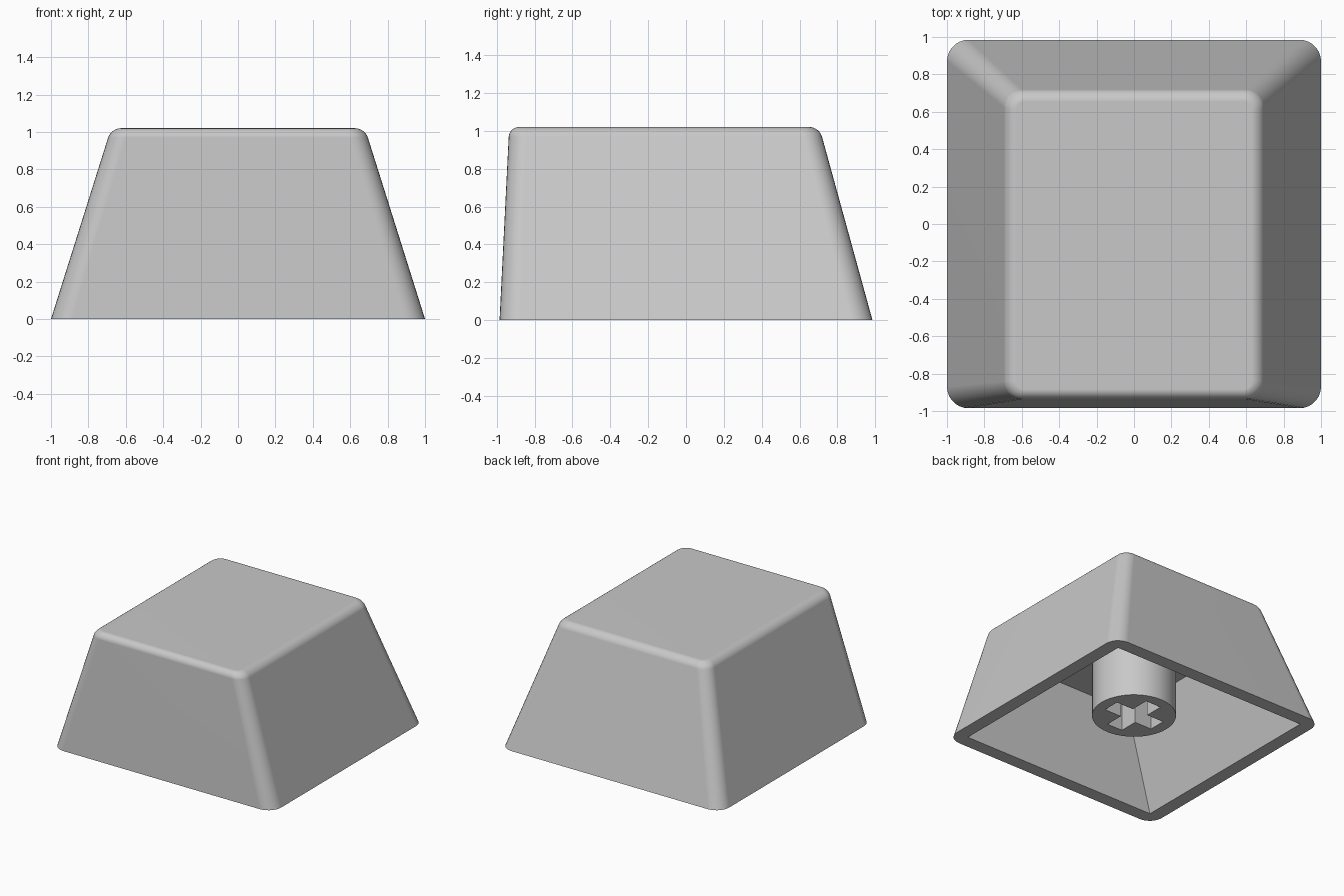
import bpy
import bmesh
from math import sin, cos, pi, radians

if "Cube" in bpy.data.objects:
    bpy.data.objects.remove(bpy.data.objects["Cube"], do_unlink=True)

GREY = 0.58
mat = bpy.data.materials.new("light grey plastic")
mat.use_nodes = True
mat.diffuse_color = (GREY, GREY, GREY, 1)
bsdf = mat.node_tree.nodes["Principled BSDF"]
bsdf.inputs["Base Color"].default_value = (GREY, GREY, GREY, 1)
bsdf.inputs["Roughness"].default_value = 0.6

HEIGHT = 1.02
FILLET = 0.05
CEILING = 0.78
WALL = 0.11


def extents(z, inset=0.0):
    """Half width, front y and back y of the tapered body at height z."""
    return 1 - 0.315 * z - inset, -0.985 + 0.05 * z + inset, 0.985 - 0.275 * z - inset


def rounded_ring(bm, z, inset=0.0, steps=7):
    """Ring of vertices on a rounded rectangle."""
    hx, y0, y1 = extents(z, inset)
    r = 0.115 - 0.02 * z - inset
    centres = [(hx - r, y1 - r), (r - hx, y1 - r), (r - hx, y0 + r), (hx - r, y0 + r)]
    ring = []
    for quarter, (cx, cy) in enumerate(centres):
        for i in range(steps + 1):
            a = (quarter + i / steps) * pi / 2
            ring.append(bm.verts.new((cx + r * cos(a), cy + r * sin(a), z)))
    return ring


def sharp_ring(bm, z, inset):
    hx, y0, y1 = extents(z, inset)
    corners = [(hx, y1), (-hx, y1), (-hx, y0), (hx, y0)]
    return [bm.verts.new((x, y, z)) for x, y in corners]


def bridge(bm, a, b):
    n = len(a)
    for i in range(n):
        j = (i + 1) % n
        bm.faces.new((a[i], a[j], b[j], b[i]))


def fill_between(bm, *rings):
    """Flat face area between an outer and an inner ring."""
    edges = [bm.edges.get((r[i - 1], r[i])) for r in rings for i in range(len(r))]
    bmesh.ops.triangle_fill(bm, edges=edges, use_beauty=True)


def finish(bm, name):
    bmesh.ops.recalc_face_normals(bm, faces=bm.faces)
    mesh = bpy.data.meshes.new(name)
    bm.to_mesh(mesh)
    bm.free()
    mesh.materials.append(mat)
    obj = bpy.data.objects.new(name, mesh)
    bpy.context.collection.objects.link(obj)
    bpy.ops.object.select_all(action="DESELECT")
    obj.select_set(True)
    bpy.context.view_layer.objects.active = obj
    bpy.ops.object.shade_smooth_by_angle(angle=radians(35))
    normals = obj.modifiers.new("even shading", "WEIGHTED_NORMAL")
    normals.keep_sharp = True
    return obj


# Hollow cap body: tapered walls, rounded top edge, sharp-cornered cavity
bm = bmesh.new()
shell = [rounded_ring(bm, 0)]
for i in range(7):
    t = i / 6 * pi / 2
    z = HEIGHT - FILLET + FILLET * sin(t)
    shell.append(rounded_ring(bm, z, FILLET * (1 - cos(t))))
for low, high in zip(shell, shell[1:]):
    bridge(bm, low, high)
bm.faces.new(shell[-1])

rim = sharp_ring(bm, 0, WALL)
ceiling = sharp_ring(bm, CEILING, WALL)
bridge(bm, rim, ceiling)
bm.faces.new(ceiling)
fill_between(bm, shell[0], rim)
finish(bm, "cap_body")

# Round stem with a cross-shaped socket in its lower end
STEM_BASE, SOCKET_TOP = 0.13, 0.55
RADIUS, ARM, HALF = 0.315, 0.225, 0.07
bm = bmesh.new()


def stem_ring(z, sides=48):
    return [bm.verts.new((RADIUS * cos(2 * pi * i / sides),
                          RADIUS * sin(2 * pi * i / sides), z)) for i in range(sides)]


def cross_ring(z):
    ring = []
    for k in range(4):
        c, s = round(cos(k * pi / 2)), round(sin(k * pi / 2))
        for x, y in ((ARM, -HALF), (ARM, HALF), (HALF, HALF)):
            ring.append(bm.verts.new((c * x - s * y, s * x + c * y, z)))
    return ring


outer, top = stem_ring(STEM_BASE), stem_ring(CEILING + 0.02)
socket, socket_end = cross_ring(STEM_BASE), cross_ring(SOCKET_TOP)
bridge(bm, outer, top)
bm.faces.new(top)
bridge(bm, socket, socket_end)
bm.faces.new(socket_end)
fill_between(bm, outer, socket)
finish(bm, "stem")
